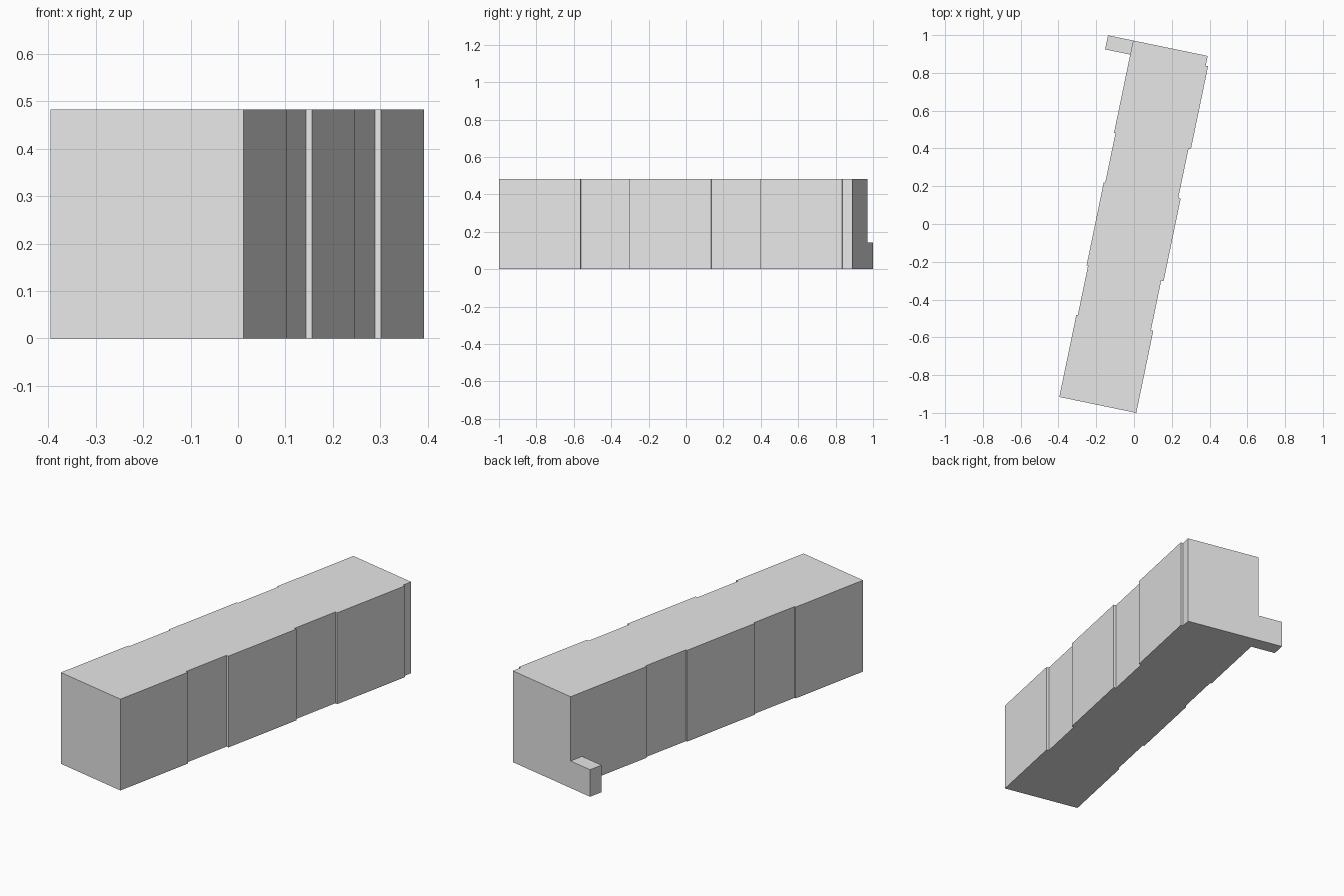
import bpy
import bmesh
from math import radians
from mathutils import Matrix, Vector

cube = bpy.data.objects.get("Cube")
if cube:
    bpy.data.objects.remove(cube, do_unlink=True)

WIDTH, LENGTH, HEIGHT = 0.416, 1.927, 0.483
BAYS = [(0.444, 0.712), (1.159, 1.428)]      # recessed wall bays along the length
RIGHT_DEPTH, LEFT_DEPTH = 0.013, 0.008

# The block is turned on the ground around its front right corner
PLACE = Matrix.Translation((0.012, -1.0, 0)) @ Matrix.Rotation(radians(-11.7), 4, 'Z')

grey = bpy.data.materials.new("plain grey")
grey.use_nodes = True
grey.diffuse_color = (0.8, 0.8, 0.8, 1)
grey.node_tree.nodes["Principled BSDF"].inputs["Base Color"].default_value = (0.8, 0.8, 0.8, 1)


def extrude_plan(name, plan, height):
    """Raise a closed ground plan into a flat-topped solid."""
    bm = bmesh.new()
    base = bm.faces.new([bm.verts.new((x, y, 0)) for x, y in plan])
    top = bmesh.ops.extrude_face_region(bm, geom=[base])["geom"]
    bmesh.ops.translate(bm, vec=Vector((0, 0, height)),
                        verts=[v for v in top if isinstance(v, bmesh.types.BMVert)])
    bmesh.ops.recalc_face_normals(bm, faces=bm.faces)
    bm.transform(PLACE)
    mesh = bpy.data.meshes.new(name)
    bm.to_mesh(mesh)
    bm.free()
    mesh.materials.append(grey)
    obj = bpy.data.objects.new(name, mesh)
    bpy.context.collection.objects.link(obj)
    return obj


def wall(x, inset, bays):
    """Plan points of one long wall with its recesses, front to back."""
    points = []
    for start, end in bays:
        points += [(x, start), (x + inset, start), (x + inset, end), (x, end)]
    return points


# Main block: the right wall is also recessed at its back corner
right = [(0, 0)] + wall(0, -RIGHT_DEPTH, BAYS)
right += [(0, 1.874), (-RIGHT_DEPTH, 1.874), (-RIGHT_DEPTH, LENGTH)]
left = [(-WIDTH, 0)] + wall(-WIDTH, LEFT_DEPTH, BAYS) + [(-WIDTH, LENGTH)]
extrude_plan("building_block", right + left[::-1], HEIGHT)

# Low annex flush with the back wall
x0, x1, y0 = -WIDTH - 0.136, -WIDTH, LENGTH - 0.076
extrude_plan("low_annex", [(x0, y0), (x1, y0), (x1, LENGTH), (x0, LENGTH)], 0.143)
